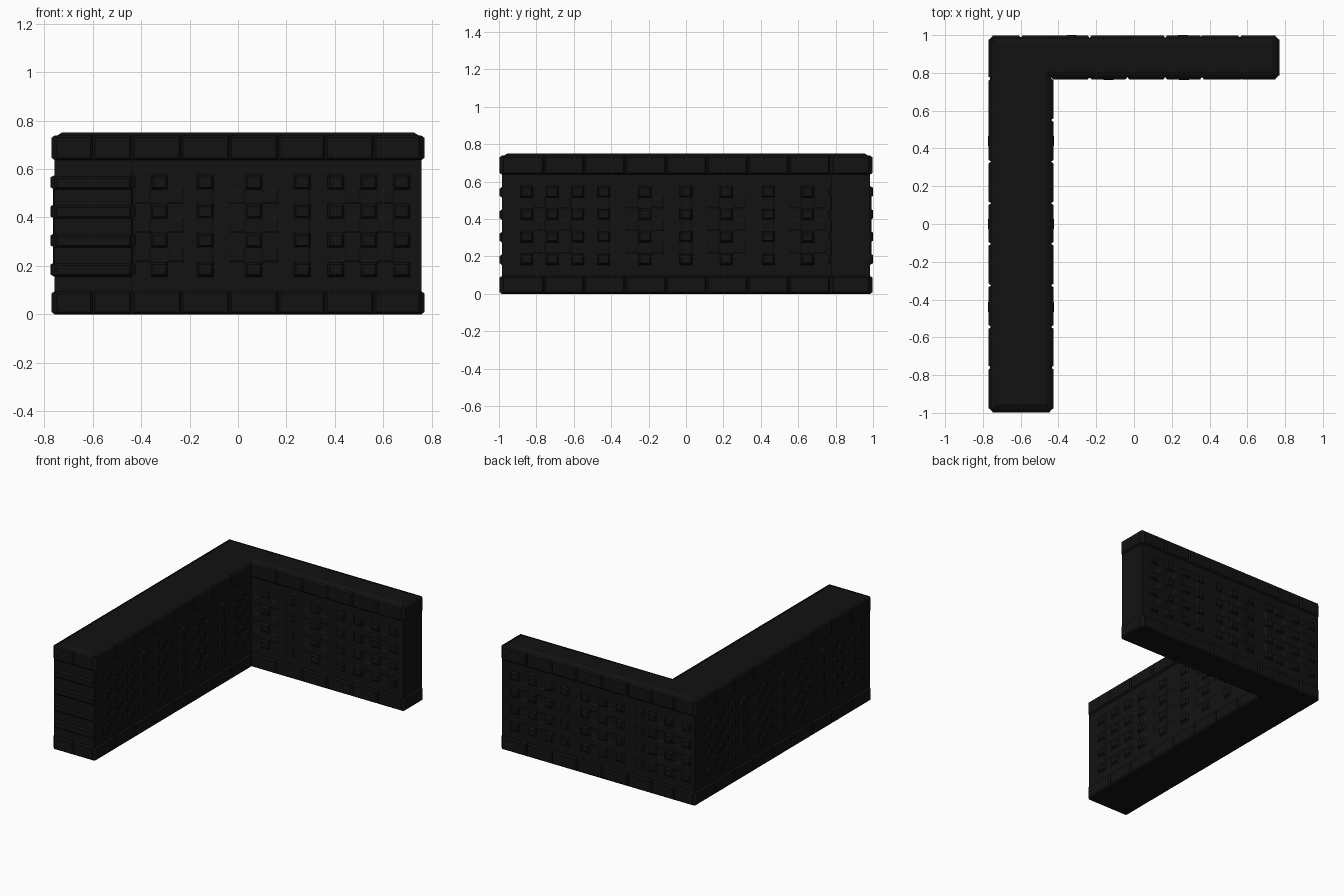
import bpy, bmesh
from mathutils import Vector

if "Cube" in bpy.data.objects:
    bpy.data.objects.remove(bpy.data.objects["Cube"])

X0, X1, XI = -0.757, 0.757, -0.439    # wall body limits; XI = inner face of the long arm
Y0, Y1, YI = -0.985, 0.985, 0.778     # YI = inner face of the short arm
BODY_TOP = 0.732
ROWS = [0.155 + 0.06 * i for i in range(7)]

stone = bpy.data.materials.new("dark_stone")
stone.diffuse_color = (0.006, 0.006, 0.006, 1)
stone.use_nodes = True
stone.node_tree.nodes["Principled BSDF"].inputs["Base Color"].default_value = stone.diffuse_color


def finish(name, bm):
    bmesh.ops.recalc_face_normals(bm, faces=bm.faces)
    mesh = bpy.data.meshes.new(name)
    bm.to_mesh(mesh)
    bm.free()
    mesh.materials.append(stone)
    obj = bpy.data.objects.new(name, mesh)
    bpy.context.collection.objects.link(obj)
    return obj


# L-shaped wall core with a sloped coping on top
bm = bmesh.new()


def outline(inset, z):
    i = inset
    pts = [(X0 + i, Y0 + i), (XI - i, Y0 + i), (XI - i, YI + i),
           (X1 - i, YI + i), (X1 - i, Y1 - i), (X0 + i, Y1 - i)]
    return [bm.verts.new((x, y, z)) for x, y in pts]


rings = [outline(0, 0), outline(0, BODY_TOP), outline(0.03, 0.75)]
for low, high in zip(rings, rings[1:]):
    for k in range(6):
        n = (k + 1) % 6
        bm.faces.new((low[k], low[n], high[n], high[k]))
bm.faces.new(rings[0])
bm.faces.new(rings[-1])
finish("wall_core", bm)


# A raised panel with tapered edges; face = (axis along wall, plane position, outward sign)
def pad(bm, face, u0, u1, z0, z1, height=0.012, taper=0.009):
    axis, plane, sign = face

    def point(u, z, h):
        d = plane + sign * h
        return Vector((u, d, z)) if axis == "x" else Vector((d, u, z))

    loops = []
    for t, h in ((0, -0.004), (0, 0), (taper, height)):
        loops.append([bm.verts.new(point(u, z, h)) for u, z in
                      ((u0 + t, z0 + t), (u1 - t, z0 + t), (u1 - t, z1 - t), (u0 + t, z1 - t))])
    for a, b in zip(loops, loops[1:]):
        for k in range(4):
            n = (k + 1) % 4
            bm.faces.new((a[k], a[n], b[n], b[k]))
    bm.faces.new(loops[0])
    bm.faces.new(loops[-1])


FACES = {
    "inner_short": ("x", YI, -1),
    "back": ("x", Y1, 1),
    "inner_long": ("y", XI, 1),
    "left": ("y", X0, -1),
    "front_end": ("x", Y0, -1),
    "right_end": ("y", X1, 1),
}
X_JOINTS = [X0, -0.6, -0.42, -0.235, -0.035, 0.165, 0.36, 0.56, X1]
Y_JOINTS = [Y0, -0.76, -0.545, -0.325, -0.105, 0.11, 0.33, 0.55, 0.77, Y1]
JOINTS = {
    "inner_short": [XI] + X_JOINTS[3:],
    "back": X_JOINTS,
    "inner_long": Y_JOINTS[:-1],
    "left": Y_JOINTS,
    "front_end": [X0, -0.6, XI],
    "right_end": [YI, Y1],
}

# Base and top courses of blocks
for name, z0, z1 in (("base_course", 0, 0.095), ("top_course", 0.637, 0.738)):
    bm = bmesh.new()
    for key, joints in JOINTS.items():
        for a, b in zip(joints, joints[1:]):
            pad(bm, FACES[key], a, b, z0, z1)
    finish(name, bm)

# Stepped brick clusters (centre, columns) and narrow strips between them
CLUSTERS = {
    "inner_short": [(-0.325, 3), (0.065, 3), (0.54, 5)],
    "back": [(-0.56, 5), (-0.035, 5), (0.52, 5)],
    "inner_long": [(-0.715, 5), (-0.22, 3), (0.215, 3), (0.65, 3)],
    "left": [(-0.715, 5), (-0.22, 3), (0.215, 3), (0.70, 5)],
}
STRIPS = {
    "inner_short": [-0.135, 0.265],
    "back": [-0.33, 0.26],
    "inner_long": [-0.44, 0, 0.44],
    "left": [-0.44, 0, 0.44],
}
bm_c, bm_s = bmesh.new(), bmesh.new()
W = 0.068
for key, groups in CLUSTERS.items():
    for centre, cols in groups:
        for r, z in enumerate(ROWS):
            for c in range(cols):
                off = c - cols // 2
                if (r + off) % 2 == 0:
                    u = centre + off * W
                    pad(bm_c, FACES[key], u - W / 2, u + W / 2, z, z + 0.06,
                        0.012 if r % 2 == 0 else 0.006)
    for u in STRIPS[key]:
        pad(bm_s, FACES[key], u - 0.034, u + 0.034, ROWS[0], ROWS[-1] + 0.06, 0.006)
        for z in ROWS[::2]:
            pad(bm_s, FACES[key], u - 0.034, u + 0.034, z, z + 0.06, 0.016)
finish("brick_clusters", bm_c)
finish("vertical_strips", bm_s)

# Long horizontal bars on the front end of the long arm
bm = bmesh.new()
for z in ROWS[::2]:
    pad(bm, FACES["front_end"], X0, XI, z, z + 0.055)
finish("front_end_bars", bm)
